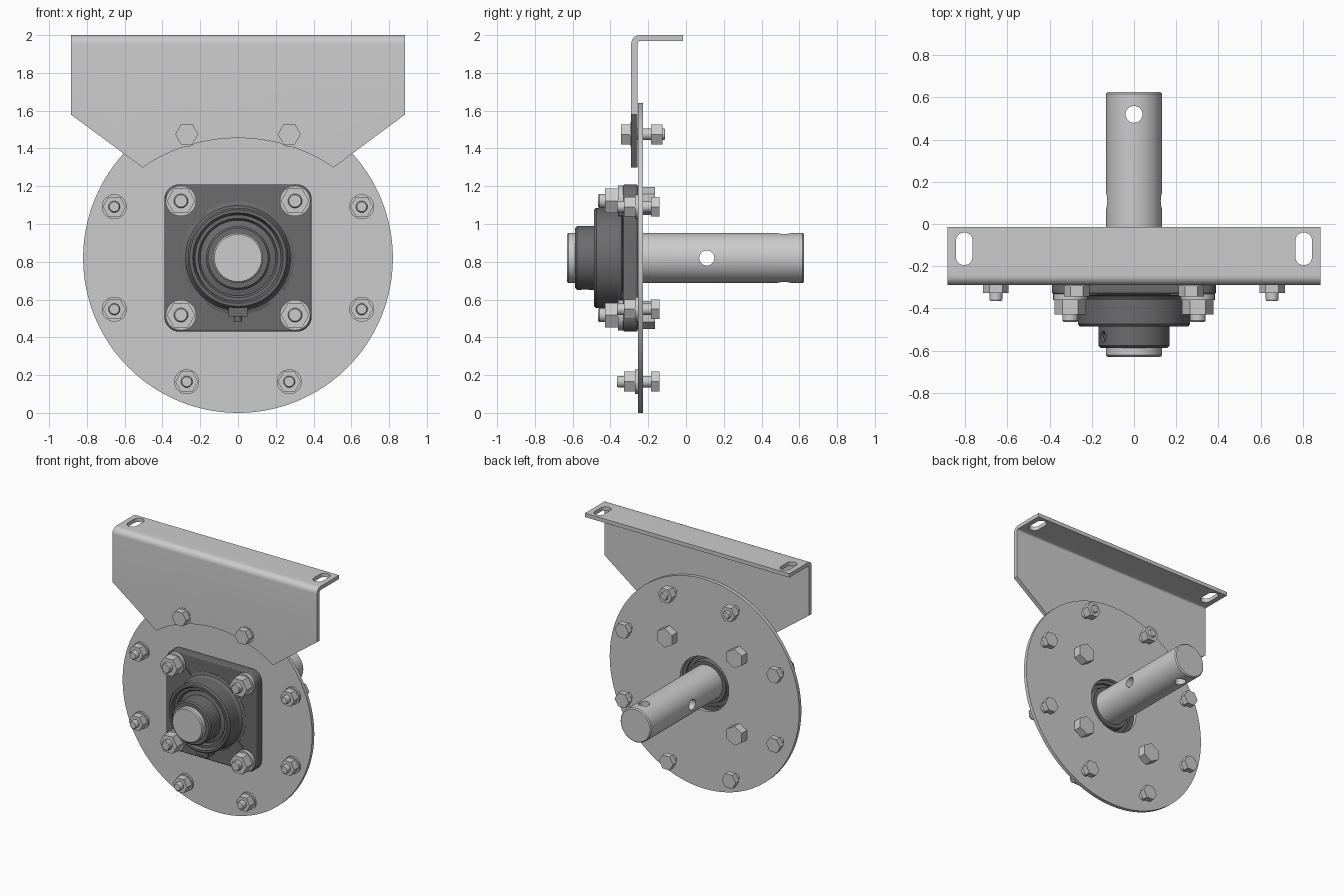
import bpy, bmesh, math
from math import pi, sin, cos, radians
from mathutils import Matrix, Vector

if "Cube" in bpy.data.objects:
    bpy.data.objects.remove(bpy.data.objects["Cube"])

CZ = 0.82            # height of the shaft axis
BACK, FRONT = -0.228, -0.255   # faces of the disc

dark = bpy.data.materials.new("dark_cast_iron")
dark.use_nodes = True
dark.diffuse_color = (0.15, 0.15, 0.155, 1)
dark.node_tree.nodes["Principled BSDF"].inputs["Base Color"].default_value = dark.diffuse_color


def finish(name, bm, mat=None, smooth=True):
    bmesh.ops.recalc_face_normals(bm, faces=bm.faces)
    mesh = bpy.data.meshes.new(name)
    bm.to_mesh(mesh)
    bm.free()
    ob = bpy.data.objects.new(name, mesh)
    bpy.context.collection.objects.link(ob)
    if mat:
        mesh.materials.append(mat)
    if smooth:
        shade(ob)
    return ob


def activate(ob):
    bpy.ops.object.select_all(action='DESELECT')
    ob.select_set(True)
    bpy.context.view_layer.objects.active = ob


def shade(ob):
    activate(ob)
    bpy.ops.object.shade_smooth_by_angle(angle=radians(30))


def add_lathe(bm, profile, x=0, z=CZ, segs=64, ring=False, turn=0):
    """Revolve (radius, y) points about a y axis, as a capped solid or a closed ring."""
    loops = []
    for r, y in profile:
        angles = [turn + 2 * pi * i / segs for i in range(segs)]
        loops.append([bm.verts.new((x + r * cos(a), y, z + r * sin(a))) for a in angles])
    pairs = list(zip(loops, loops[1:]))
    if ring:
        pairs.append((loops[-1], loops[0]))
    else:
        bm.faces.new(loops[0])
        bm.faces.new(loops[-1])
    for a, b in pairs:
        for i in range(segs):
            j = (i + 1) % segs
            bm.faces.new((a[i], a[j], b[j], b[i]))


def lathe(name, profile, mat=None, **kw):
    bm = bmesh.new()
    add_lathe(bm, profile, **kw)
    return finish(name, bm, mat)


def prism(name, points, direction, mat=None):
    """Extrude a flat outline of 3D points."""
    bm = bmesh.new()
    face = bm.faces.new([bm.verts.new(p) for p in points])
    new = bmesh.ops.extrude_face_region(bm, geom=[face])["geom"]
    verts = [v for v in new if isinstance(v, bmesh.types.BMVert)]
    bmesh.ops.translate(bm, verts=verts, vec=Vector(direction))
    return finish(name, bm, mat)


def rod(name, start, end, r, mat=None, segs=32):
    a, b = Vector(start), Vector(end)
    bm = bmesh.new()
    turn = (b - a).to_track_quat('Z', 'Y').to_matrix().to_4x4()
    bmesh.ops.create_cone(bm, cap_ends=True, segments=segs, radius1=r, radius2=r,
                          depth=(b - a).length, matrix=Matrix.Translation((a + b) / 2) @ turn)
    return finish(name, bm, mat)


def cut(ob, cutter, operation='DIFFERENCE'):
    mod = ob.modifiers.new("cut", 'BOOLEAN')
    mod.object, mod.operation, mod.solver = cutter, operation, 'EXACT'
    activate(ob)
    bpy.ops.object.modifier_apply(modifier=mod.name)
    bpy.data.objects.remove(cutter)
    shade(ob)


def arc(cx, cy, r, a0, a1, n):
    return [(cx + r * cos(radians(a0 + (a1 - a0) * i / n)),
             cy + r * sin(radians(a0 + (a1 - a0) * i / n))) for i in range(n + 1)]


# Mounting disc with a central opening
lathe("mounting_disc", [(0.21, FRONT), (0.82, FRONT), (0.82, BACK), (0.21, BACK)],
      segs=128, ring=True)

# Bent hanger bracket: L section, trimmed to its front outline, then slotted
section = ([(-0.256, 1.2), (-0.256, 1.95)] + arc(-0.241, 1.955, 0.015, 180, 90, 4)
           + [(-0.015, 1.97), (-0.015, 2.0)] + arc(-0.245, 1.955, 0.045, 90, 180, 8)
           + [(-0.29, 1.2)])
bracket = prism("hanger_bracket", [(-0.885, y, z) for y, z in section], (1.77, 0, 0))
outline = ([(-0.95, 2.1), (-0.95, 1.58), (-0.885, 1.58)] + arc(0, 0.555, 0.9, 124.2, 55.8, 32)
           + [(0.885, 1.58), (0.95, 1.58), (0.95, 2.1)])
cut(bracket, prism("outline_cutter", [(x, -0.5, z) for x, z in outline], (0, 1, 0)), 'INTERSECT')
for side in (-1, 1):
    slot = arc(side * 0.805, -0.08, 0.04, 0, 180, 12) + arc(side * 0.805, -0.155, 0.04, 180, 360, 12)
    cut(bracket, prism("slot_cutter", [(x, y, 1.9) for x, y in slot], (0, 0, 0.2)))

# Shaft with chamfered ends and two cross holes
shaft = lathe("shaft", [(0.125, -0.63), (0.133, -0.622), (0.133, 0.617), (0.125, 0.625)])
cut(shaft, rod("hole_cutter", (-0.3, 0.11, CZ), (0.3, 0.11, CZ), 0.04))
cut(shaft, rod("hole_cutter", (0, 0.52, CZ - 0.3), (0, 0.52, CZ + 0.3), 0.04))

# Bearing flange: rounded square with a bore
corners = []
for k, (sx, sz) in enumerate([(1, 1), (-1, 1), (-1, -1), (1, -1)]):
    corners += arc(sx * 0.31, CZ + sz * 0.31, 0.08, 90 * k, 90 * k + 90, 8)
flange = prism("bearing_flange", [(x, FRONT, z) for x, z in corners], (0, -0.078, 0), dark)
bevel = flange.modifiers.new("edge", 'BEVEL')
bevel.width, bevel.segments, bevel.limit_method = 0.012, 3, 'ANGLE'
bevel.angle_limit = radians(50)
activate(flange)
bpy.ops.object.modifier_apply(modifier="edge")
cut(flange, lathe("bore_cutter", [(0.235, -0.5), (0.235, 0)]))

# Bearing housing, insert rings and locking collar
lathe("bearing_housing", [(0.232, -0.27), (0.3, -0.325), (0.3, -0.335), (0.278, -0.342),
                          (0.266, -0.36), (0.266, -0.475), (0.256, -0.487), (0.24, -0.487),
                          (0.228, -0.465)], dark, ring=True)
lathe("bearing_outer_ring", [(0.195, -0.28), (0.24, -0.28), (0.24, -0.465), (0.21, -0.465),
                             (0.2, -0.45)], dark, ring=True)
lathe("bearing_seal", [(0.165, -0.3), (0.2, -0.3), (0.2, -0.445), (0.165, -0.455)], dark, ring=True)
lathe("bearing_inner_ring", [(0.13, -0.262), (0.16, -0.262), (0.168, -0.3), (0.168, -0.46),
                             (0.13, -0.46)], dark, ring=True)
collar = lathe("locking_collar", [(0.131, -0.44), (0.169, -0.44), (0.169, -0.577), (0.159, -0.587),
                                  (0.131, -0.587)], dark, ring=True)
for angle in (150, 270):
    d = Vector((cos(radians(angle)), 0, sin(radians(angle))))
    c = Vector((0, -0.535, CZ))
    cut(collar, rod("screw_cutter", c + d * 0.15, c + d * 0.25, 0.026))
    rod("set_screw", c + d * 0.136, c + d * 0.155, 0.02, dark, 6)

# Low ribs running from the housing to the flange corners
for k in range(4):
    bm = bmesh.new()
    bmesh.ops.create_cube(bm, size=1, matrix=Matrix.Translation((0, 0, CZ))
                          @ Matrix.Rotation(radians(45 + 90 * k), 4, 'Y')
                          @ Matrix.Translation((0.3, -0.332, 0)) @ Matrix.Diagonal((0.1, 0.016, 0.1, 1)))
    finish("corner_rib", bm, dark, False)

# Grease fitting below the housing
bm = bmesh.new()
bmesh.ops.create_cube(bm, size=1, matrix=Matrix.Translation((0, -0.4, CZ - 0.28))
                      @ Matrix.Diagonal((0.1, 0.08, 0.06, 1)))
finish("grease_boss", bm, dark, False)
rod("grease_nipple", (0, -0.4, CZ - 0.3), (0, -0.4, CZ - 0.335), 0.022, dark, 16)


def fastener(name, x, z, hexes, washers, shank, r, turns=(0, 0)):
    """Join hex pieces, washers and a threaded shank along y."""
    bm = bmesh.new()
    for (y0, y1), turn in zip(hexes, turns):
        add_lathe(bm, [(r, y0), (r, y1)], x, z, 6, turn=radians(turn))
    for y0, y1 in washers:
        add_lathe(bm, [(r * 1.08, y0), (r * 1.08, y1)], x, z, 32)
    y0, y1 = shank
    s = r * 0.5
    add_lathe(bm, [(s * 0.85, y0), (s, y0 + 0.007), (s, y1 - 0.007), (s * 0.85, y1)], x, z, 24)
    finish(name, bm)


# Rim bolts: the upper two pass through the bracket and point backwards
for k in range(8):
    a = radians(22.5 + 45 * k)
    x, z = 0.709 * cos(a), CZ + 0.709 * sin(a)
    if k in (1, 2):
        fastener("bracket_bolt", x, z, [(-0.343, -0.29), (-0.185, -0.125)],
                 [(-0.293, -0.288)], (-0.32, -0.11), 0.061)
    else:
        fastener("rim_bolt", x, z, [(-0.328, -0.27), (-0.185, -0.14)],
                 [(-0.27, FRONT)], (-0.365, -0.15), 0.061)

# Four larger bolts holding the bearing
for sx in (-1, 1):
    for sz in (-1, 1):
        fastener("bearing_bolt", sx * 0.302, CZ + sz * 0.302, [(-0.43, -0.36), (BACK, -0.165)],
                 [(-0.36, -0.332)], (-0.465, -0.18), 0.075, (0, 30))
